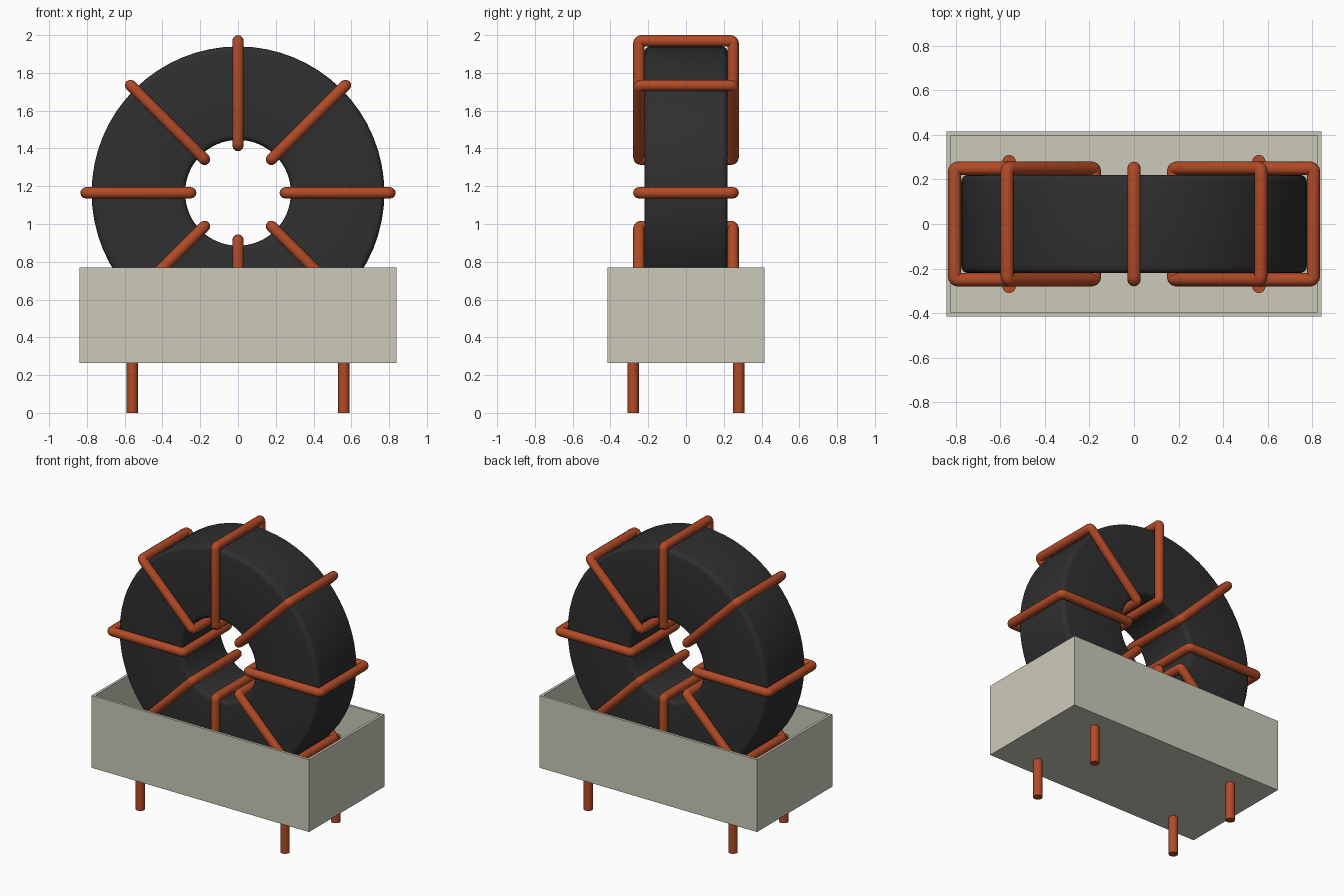
import bpy, bmesh, math
from mathutils import Matrix, Vector

cube = bpy.data.objects.get("Cube")
if cube:
    bpy.data.objects.remove(cube, do_unlink=True)


def material(name, rgb):
    m = bpy.data.materials.new(name)
    m.use_nodes = True
    color = (*rgb, 1)
    m.diffuse_color = color
    m.node_tree.nodes["Principled BSDF"].inputs["Base Color"].default_value = color
    return m


copper = material("copper", (0.45, 0.07, 0.02))
ferrite = material("dark ferrite", (0.028, 0.028, 0.028))
plastic = material("pale plastic", (0.6, 0.59, 0.49))

CENTER = Vector((0, 0, 1.165))
WIRE = 0.03


def add_mesh(name, mesh, mats, smooth=True):
    obj = bpy.data.objects.new(name, mesh)
    bpy.context.collection.objects.link(obj)
    mesh.materials.clear()
    for m in mats:
        mesh.materials.append(m)
    if smooth:
        bpy.ops.object.select_all(action="DESELECT")
        obj.select_set(True)
        bpy.context.view_layer.objects.active = obj
        bpy.ops.object.shade_smooth_by_angle(angle=math.radians(40))
    return obj


def from_bmesh(name, bm, mats, smooth=True):
    bmesh.ops.recalc_face_normals(bm, faces=bm.faces)
    mesh = bpy.data.meshes.new(name)
    bm.to_mesh(mesh)
    bm.free()
    return add_mesh(name, mesh, mats, smooth)


def rounded_rectangle(x0, x1, half, r, steps):
    """Closed outline in the XY plane with filleted corners."""
    corners = [(x1 - r, half - r), (x0 + r, half - r),
               (x0 + r, r - half), (x1 - r, r - half)]
    points = []
    for i, (cx, cy) in enumerate(corners):
        for k in range(steps + 1):
            a = math.pi / 2 * (i + k / steps)
            points.append(Vector((cx + r * math.cos(a), cy + r * math.sin(a), 0)))
    return points


# Toroid core: rounded rectangle spun around the Y axis
bm = bmesh.new()
verts = [bm.verts.new(p + CENTER) for p in rounded_rectangle(0.28, 0.775, 0.22, 0.03, 4)]
edges = [bm.edges.new((v, verts[i - 1])) for i, v in enumerate(verts)]
bmesh.ops.spin(bm, geom=verts + edges, cent=CENTER, axis=(0, 1, 0),
               angle=math.tau, steps=64, use_merge=True)
bmesh.ops.remove_doubles(bm, verts=bm.verts, dist=0.0001)
from_bmesh("toroid_core", bm, [ferrite])

# Wire turns: one rectangular loop, repeated around the core
curve = bpy.data.curves.new("wire_path", "CURVE")
curve.dimensions = "3D"
curve.bevel_depth = WIRE
curve.bevel_resolution = 4
spline = curve.splines.new("POLY")
path = rounded_rectangle(0.25, 0.805, 0.25, 0.015, 4)
spline.points.add(len(path) - 1)
for point, co in zip(spline.points, path):
    point.co = (*co, 1)
spline.use_cyclic_u = True
helper = bpy.data.objects.new("wire_path", curve)
bpy.context.collection.objects.link(helper)
turn_mesh = bpy.data.meshes.new_from_object(helper)
bpy.data.objects.remove(helper, do_unlink=True)
for i in range(8):
    mesh = turn_mesh.copy()
    mesh.transform(Matrix.Translation(CENTER) @ Matrix.Rotation(i * math.pi / 4, 4, "Y"))
    add_mesh(f"wire_turn_{i + 1}", mesh, [copper])
bpy.data.meshes.remove(turn_mesh)

# Open base box with a copper rim
bm = bmesh.new()
bmesh.ops.create_cube(bm, size=1, matrix=Matrix.Translation((0, 0, 0.5175))
                      @ Matrix.Diagonal((1.68, 0.83, 0.505, 1)))
bm.normal_update()
top = max(bm.faces, key=lambda f: f.calc_center_median().z)
rim = bmesh.ops.inset_region(bm, faces=[top], thickness=0.025)["faces"]
for f in rim:
    f.material_index = 1
result = bmesh.ops.extrude_face_region(bm, geom=[top])["geom"]
floor_verts = [g for g in result if isinstance(g, bmesh.types.BMVert)]
if top.is_valid:
    bmesh.ops.delete(bm, geom=[top], context="FACES_ONLY")
bmesh.ops.translate(bm, verts=floor_verts, vec=(0, 0, -0.48))
from_bmesh("base_box", bm, [plastic, copper], smooth=False)

# Pins through the floor, reaching up to the lower diagonal turns
PIN_TOP = 0.6
for sx, side in ((1, "left"), (-1, "right")):
    for sy, end in ((-1, "front"), (1, "back")):
        bm = bmesh.new()
        bmesh.ops.create_cone(bm, cap_ends=True, segments=16, radius1=WIRE, radius2=WIRE,
                              depth=PIN_TOP,
                              matrix=Matrix.Translation((sx * 0.56, sy * 0.28, PIN_TOP / 2)))
        from_bmesh(f"{end}_{side}_pin", bm, [copper])
